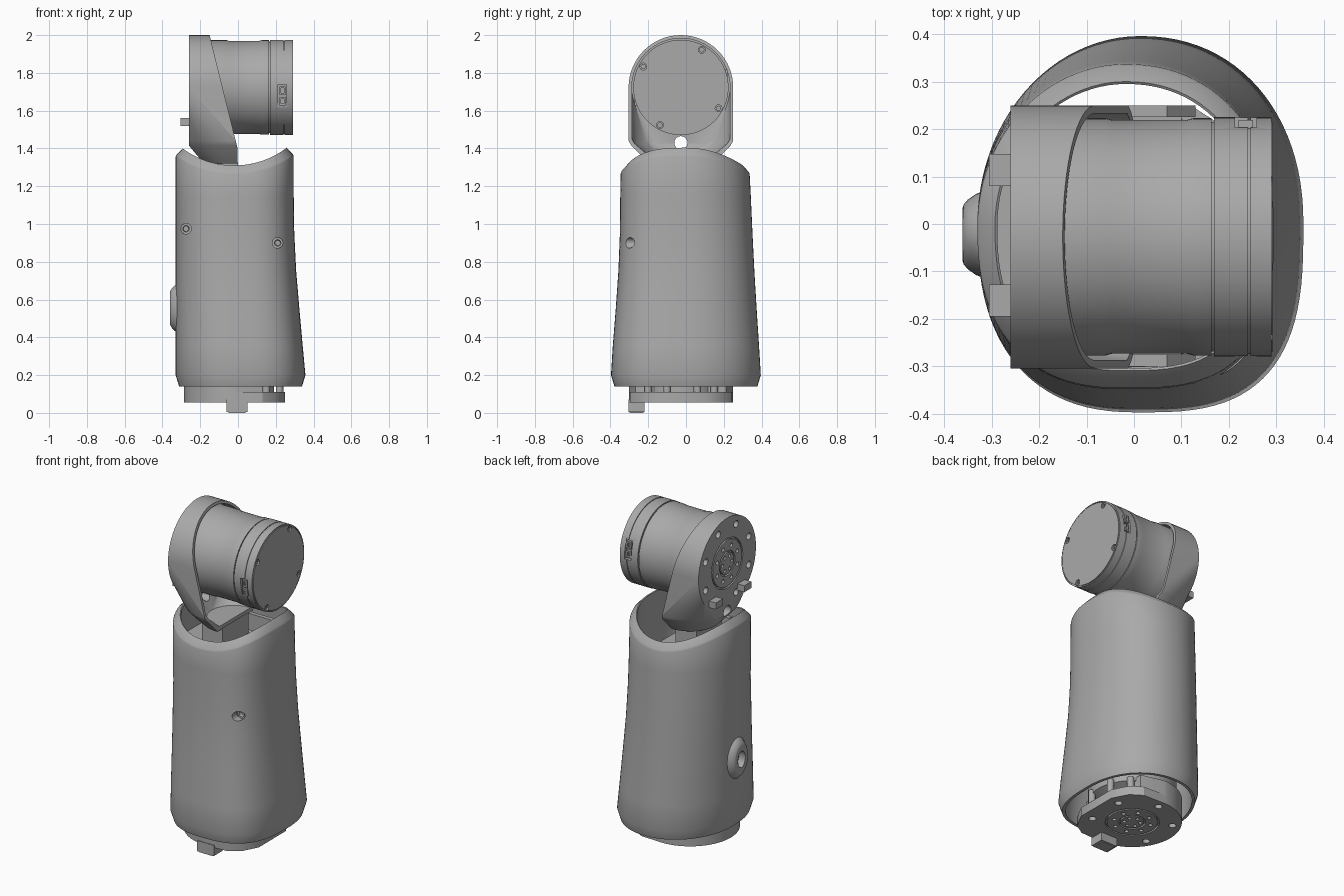
import bpy, bmesh
from math import pi, sin, cos, sqrt, radians
from mathutils import Matrix, Vector

if "Cube" in bpy.data.objects:
    bpy.data.objects.remove(bpy.data.objects["Cube"])

GREY = (0.4, 0.4, 0.4, 1)
grey = bpy.data.materials.new("plain grey")
grey.use_nodes = True
grey.diffuse_color = GREY
grey.node_tree.nodes["Principled BSDF"].inputs["Base Color"].default_value = GREY

AXIS_X = Matrix.Rotation(pi / 2, 4, 'Y')
AXIS_Y = Matrix.Rotation(-pi / 2, 4, 'X')


def at(x, y, z, rot=Matrix()):
    return Matrix.Translation((x, y, z)) @ rot


def finish(name, bm):
    bmesh.ops.recalc_face_normals(bm, faces=bm.faces)
    mesh = bpy.data.meshes.new(name)
    bm.to_mesh(mesh)
    bm.free()
    mesh.materials.append(grey)
    obj = bpy.data.objects.new(name, mesh)
    bpy.context.collection.objects.link(obj)
    return obj


def bridge(bm, rings, closed=False):
    pairs = list(zip(rings, rings[1:]))
    if closed:
        pairs.append((rings[-1], rings[0]))
    for a, b in pairs:
        for i in range(len(a)):
            j = (i + 1) % len(a)
            bm.faces.new((a[i], a[j], b[j], b[i]))


def circle(bm, r, h, matrix, seg=64):
    return [bm.verts.new(matrix @ Vector((r * cos(2 * pi * i / seg), r * sin(2 * pi * i / seg), h)))
            for i in range(seg)]


def add_lathe(bm, profile, matrix, seg=64):
    """Turn (radius, height) points round the local z axis and cap both ends."""
    rings = [circle(bm, r, h, matrix, seg) for r, h in profile]
    bridge(bm, rings)
    bm.faces.new(rings[0])
    bm.faces.new(rings[-1])


def lathe(name, profile, matrix, seg=64):
    bm = bmesh.new()
    add_lathe(bm, profile, matrix, seg)
    return finish(name, bm)


def prism(name, points, h0, h1, place=lambda u, v, h: (u, v, h)):
    """Extrude a 2D outline; place(u, v, h) gives the 3D position."""
    bm = bmesh.new()
    rings = [[bm.verts.new(place(u, v, h)) for u, v in points] for h in (h0, h1)]
    bridge(bm, rings)
    for ring in rings:
        bm.faces.new(ring)
    return finish(name, bm)


def box(name, x0, x1, y0, y1, z0, z1):
    return prism(name, [(x0, y0), (x1, y0), (x1, y1), (x0, y1)], z0, z1)


def boolean(obj, cutter, operation='DIFFERENCE'):
    mod = obj.modifiers.new("cut", 'BOOLEAN')
    mod.operation, mod.object, mod.solver = operation, cutter, 'EXACT'
    bpy.context.view_layer.objects.active = obj
    bpy.ops.object.modifier_apply(modifier=mod.name)
    bpy.data.objects.remove(cutter)


def flange_holes(matrix, count):
    """Bolt circles and ring grooves for an output face."""
    bm = bmesh.new()
    for radius, n, r in ((0.225, count, 0.021), (0.105, 8, 0.012), (0.045, 6, 0.01)):
        for i in range(n):
            a = 2 * pi * (i + 0.5) / n
            add_lathe(bm, [(r, -0.03), (r, 0.03)], matrix @ at(radius * cos(a), radius * sin(a), 0), 16)
    for r in (0.15, 0.075):
        bridge(bm, [circle(bm, q, h, matrix) for q, h in
                    ((r, -0.012), (r, 0.012), (r - 0.01, 0.012), (r - 0.01, -0.012))], closed=True)
    return finish("flange_cutter", bm)


# Outer shell: rounded rings, squarer at the front, with a saddle-shaped chamfered rim
def rim(x):
    return 1.76 - sqrt(0.45 ** 2 - (x + 0.02) ** 2)


def power(value, exponent):
    return abs(value) ** exponent * (1 if value > 0 else -1)


def oval(bm, z, x0, x1, y0, y1, inset=0, follow_rim=False, seg=96):
    ring = []
    cx, hx = (x0 + x1) / 2, (x1 - x0) / 2
    for i in range(seg):
        c, s = cos(2 * pi * i / seg), sin(2 * pi * i / seg)
        square = (2.9 if c > 0 else 2.45) if s < 0 else (2.15 if c > 0 else 2)
        c, s = power(c, 2 / square), power(s, 2 / square)
        y = (y0 + y1) / 2 + ((y1 - y0) / 2 - inset) * s
        height = rim(cx + (hx - 0.04) * c) + z if follow_rim else z
        ring.append(bm.verts.new((cx + (hx - inset) * c, y, height)))
    return ring


levels = [(0.2, -0.33, 0.357, -0.397, 0.396), (0.35, -0.33, 0.343, -0.388, 0.387),
          (0.55, -0.33, 0.325, -0.372, 0.374), (0.75, -0.33, 0.308, -0.358, 0.362),
          (0.95, -0.33, 0.298, -0.35, 0.352), (1.15, -0.33, 0.295, -0.348, 0.343)]
TOP = (-0.33, 0.295, -0.346, 0.337)
bm = bmesh.new()
rings = [oval(bm, 0.14, *levels[0][1:], inset=0.018)]
rings += [oval(bm, *level) for level in levels]
rings += [oval(bm, -0.045, *TOP, follow_rim=True), oval(bm, -0.035, *TOP, 0.004, True),
          oval(bm, 0, *TOP, 0.037, True), oval(bm, -0.004, *TOP, 0.042, True)]
rings += [oval(bm, *level, inset=0.035) for level in reversed(levels)]
rings.append(oval(bm, 0.14, *levels[0][1:], inset=0.035))
bridge(bm, rings, closed=True)
shell = finish("outer_shell", bm)

# Countersunk screws on the front of the shell
for side, x, y, z in (("right", -0.275, -0.185, 0.975), ("left", 0.21, -0.265, 0.9)):
    boolean(shell, lathe("cutter", [(0.028, -0.2), (0.028, 0.12)], at(x, y, z, AXIS_Y), 24))
    lathe(side + "_shell_screw",
          [(0.028, 0.07), (0.028, 0.0), (0.017, 0.0), (0.014, 0.02), (0.001, 0.02)],
          at(x, y, z, AXIS_Y), 24)

# Port on the side of the shell
port_frame = at(-0.33, -0.022, 0.555, AXIS_X) @ Matrix.Diagonal((1, 0.7, 1, 1))
boolean(shell, lathe("cutter", [(0.045, -0.1), (0.045, 0.1)], port_frame, 32))
lathe("side_port", [(0.135, 0.02), (0.122, -0.003), (0.105, -0.02), (0.09, -0.029), (0.08, -0.031),
                    (0.05, -0.031), (0.045, 0.01), (0.028, 0.01), (0.028, 0.025), (0.001, 0.025)],
      port_frame, 32)

# Upper bracket: elbow hull from the side face down to a round foot, with a slanted mouth
CY, CZ, BX = -0.027, 1.723, -0.01


def elbow(name, x0, x1, r, mid, low, foot):
    bm = bmesh.new()
    for x in (x0, x1):
        circle(bm, r, x, at(0, CY, CZ, AXIS_X))
    for radius, z in ((r, mid), (r - 0.015, mid - 0.025), (foot, low)):
        for v in circle(bm, radius, z, at(BX, CY, 0)):
            v.co.x = max(v.co.x, x0)
    hull = bmesh.ops.convex_hull(bm, input=bm.verts)
    bmesh.ops.delete(bm, geom=[v for v in set(hull["geom_interior"]) if isinstance(v, bmesh.types.BMVert)],
                     context='VERTS')
    bmesh.ops.dissolve_limit(bm, angle_limit=0.005, verts=bm.verts, edges=bm.edges)
    return finish(name, bm)


bracket = elbow("upper_bracket", -0.26, 0.1, 0.277, 1.44, 1.32, 0.17)
boolean(bracket, prism("cutter", [(-0.3, 2.1), (-0.175, 2.1), (-0.002, 1.4), (-0.002, 1.3), (-0.3, 1.3)],
                       -0.5, 0.5, lambda u, v, h: (u, h, v)), 'INTERSECT')
boolean(bracket, elbow("cutter", -0.2, 0.2, 0.26, 1.45, 1.345, 0.15))
boolean(bracket, lathe("cutter", [(0.035, -0.1), (0.035, 0.1)], at(-0.23, CY, 1.43, AXIS_X), 32))
boolean(bracket, flange_holes(at(-0.26, CY, CZ, AXIS_X), 8))
for side, y in (("front", -0.195), ("back", 0.08)):
    box(side + "_bracket_peg", -0.305, -0.23, y, y + 0.068, 1.52, 1.56)

# Upper motor with grooves, end cap screws and connectors
motor = lathe("upper_motor", [(0.25, -0.21), (0.25, -0.06), (0.246, -0.045), (0.246, 0.11), (0.25, 0.125),
                              (0.25, 0.163), (0.242, 0.163), (0.242, 0.169), (0.252, 0.169),
                              (0.252, 0.24), (0.247, 0.24), (0.247, 0.245), (0.252, 0.245),
                              (0.252, 0.29), (0.247, 0.29), (0.247, 0.286), (0.243, 0.286),
                              (0.243, 0.292)], at(0, CY, CZ, AXIS_X), 96)
for i in range(4):
    a = radians(61 + 90 * i)
    spot = (CY + 0.228 * cos(a), CZ + 0.228 * sin(a))
    boolean(motor, lathe("cutter", [(0.018, -0.012), (0.018, 0.05)], at(0.29, *spot, AXIS_X), 20))
    lathe("cap_screw_%d" % (i + 1), [(0.014, -0.015), (0.014, -0.004), (0.007, -0.004), (0.007, -0.01)],
          at(0.29, *spot, AXIS_X), 12)
for side, s in (("front", -1), ("back", 1)):
    y, z = CY + s * 0.25, CZ + s * 0.045
    ys = sorted((y - s * 0.02, y + s * 0.03))
    boolean(motor, box("cutter", 0.213, 0.258, *ys, z - 0.06, z + 0.06))
    for k in (-0.028, 0.028):
        ys = sorted((y - s * 0.03, y - s * 0.004))
        plug = box(side + "_connector", 0.22, 0.251, *ys, z + k - 0.022, z + k + 0.022)
        ys = sorted((y - s * 0.015, y + s * 0.02))
        boolean(plug, box("cutter", 0.228, 0.243, *ys, z + k - 0.013, z + k + 0.013))

# Base flange with its raised cup and locating peg
arc = [(BX + 0.275 * cos(a), CY + 0.275 * sin(a)) for a in (pi / 2 + pi * i / 40 for i in range(41))]
side_points = [(0.13, CY - 0.27), (0.2, CY - 0.225), (0.25, CY - 0.13)]
mirrored = [(x, 2 * CY - y) for x, y in reversed(side_points)]
flange = prism("base_flange", arc + side_points + mirrored, 0.055, 0.11)
boolean(flange, flange_holes(at(BX, CY, 0.055), 6))
prism("base_cup", arc + [(0.13, CY - 0.24), (0.13, CY + 0.24)], 0.1, 0.2)
box("base_peg", -0.062, 0.05, -0.305, -0.22, 0.005, 0.07)
box("base_peg_foot", -0.05, 0.04, -0.3, -0.225, 0, 0.02)
for i, (x, y) in enumerate(((0.15, -0.2), (0.22, -0.1), (0.22, 0.06), (0.15, 0.15))):
    lathe("flange_stud_%d" % (i + 1), [(0.02, 0.1), (0.02, 0.2)], at(x, y, 0), 16)

# Inner motor, column and fork that carry the upper bracket
lathe("lower_motor", [(0.2, 0.1), (0.2, 0.16), (0.245, 0.18), (0.245, 0.75), (0.2, 0.77)], at(BX, CY, 0))
box("inner_column", -0.16, 0.1, -0.2, 0.14, 0.75, 1.2)
box("column_top", -0.14, 0.0, -0.15, 0.1, 1.19, 1.325)
box("column_side_plate", -0.29, -0.15, -0.13, 0.08, 0.75, 1.2)
for side, y in (("front", -0.3), ("back", 0.225)):
    plate = prism(side + "_fork_plate", [(-0.1, 0.6), (0.13, 0.6), (0.13, 1.18), (0.07, 1.25), (-0.1, 1.25)],
                  y, y + 0.025, lambda u, v, h: (u, h, v))
    boolean(plate, lathe("cutter", [(0.04, -0.05), (0.04, 0.05)], at(0.02, y, 1.14, AXIS_Y), 24))
box("fork_bridge", -0.1, 0.1, -0.3, 0.25, 1.0, 1.03)

# Smooth the curved surfaces while keeping hard edges
for obj in bpy.context.collection.objects:
    if obj.type == 'MESH' and grey.name in obj.data.materials:
        obj.data.shade_smooth()
        obj.data.set_sharp_from_angle(angle=radians(30))
